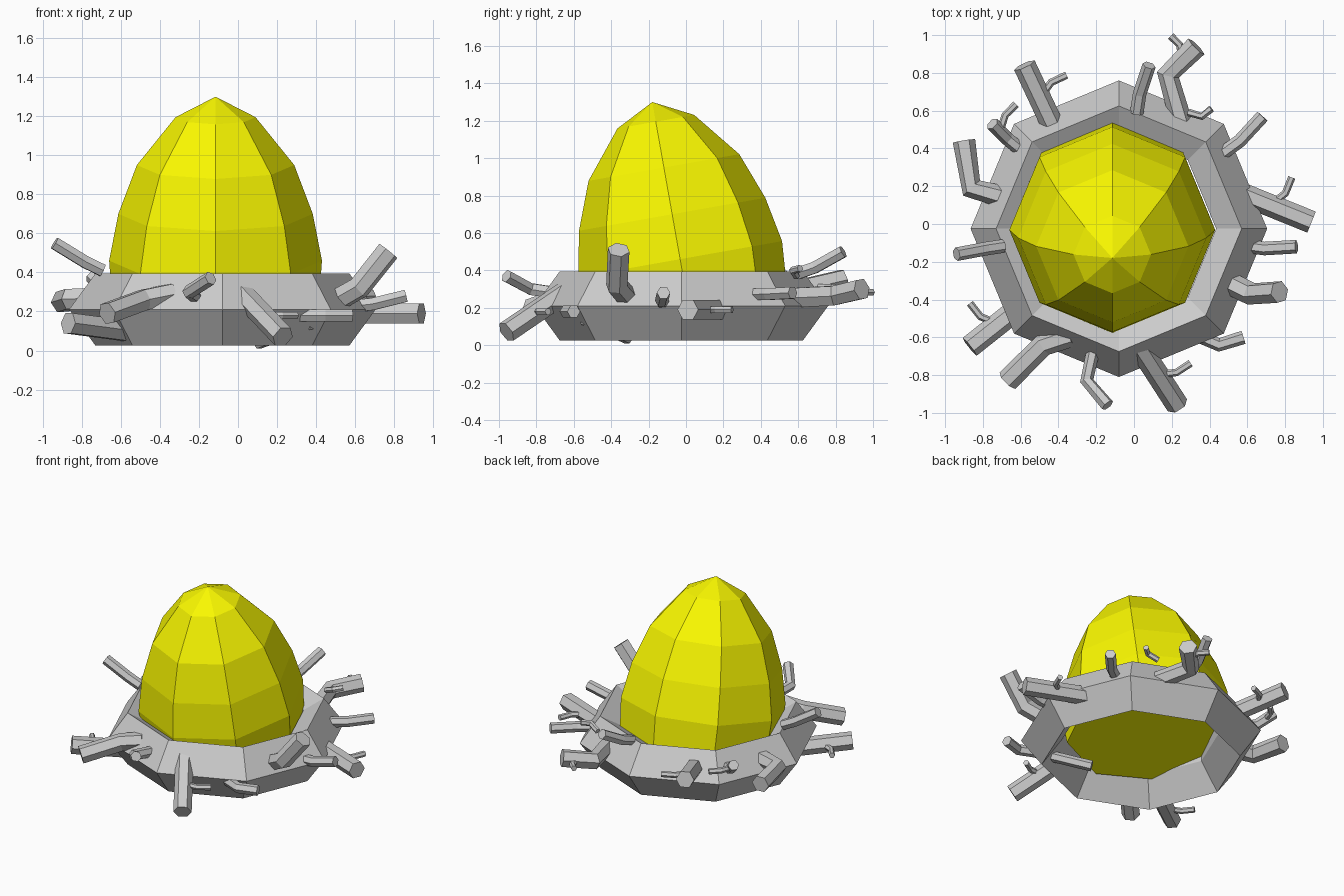
import bpy, bmesh, math
from mathutils import Vector

if "Cube" in bpy.data.objects:
    bpy.data.objects.remove(bpy.data.objects["Cube"])

CENTRE = Vector((-0.08, -0.025, 0))


def lathe(name, profile, cx, cy, sides=8, closed=False, tilt=0.0):
    """Skin rings of (radius, z); tilt leans the stack about the x axis."""
    bm = bmesh.new()
    loops = []
    for r, z in profile:
        loop = []
        for i in range(sides):
            a = 2 * math.pi * i / sides
            loop.append(bm.verts.new((cx + r * math.cos(a),
                                      cy - tilt * z + r * math.sin(a),
                                      z + tilt * r * math.sin(a))))
        loops.append(loop)
    pairs = list(zip(loops, loops[1:]))
    if closed:
        pairs.append((loops[-1], loops[0]))
    else:
        bm.faces.new(loops[0][::-1])
    for a, b in pairs:
        for i in range(sides):
            j = (i + 1) % sides
            bm.faces.new((a[i], a[j], b[j], b[i]))
    bmesh.ops.remove_doubles(bm, verts=bm.verts, dist=0.001)
    bmesh.ops.recalc_face_normals(bm, faces=bm.faces)
    me = bpy.data.meshes.new(name)
    bm.to_mesh(me)
    bm.free()
    ob = bpy.data.objects.new(name, me)
    bpy.context.collection.objects.link(ob)
    return ob


# Nest: octagonal ring, sharp outside, top sloping gently in to the egg
R, W, H, MID = 0.65, 0.135, 0.185, 0.21
lathe("nest_ring", [(R + W, MID), (R, MID + H), (R - W, MID + 0.11),
                    (R - W, MID), (R, MID - H)],
      CENTRE.x, CENTRE.y, closed=True)

# Egg: faceted dome leaning towards the front
egg = lathe("egg", [(0.53, 0.25), (0.545, 0.46), (0.498, 0.7), (0.403, 0.95),
                    (0.205, 1.195), (0, 1.3)], -0.115, 0.05, tilt=0.177)
yellow = bpy.data.materials.new("egg_yellow")
yellow.diffuse_color = (0.95, 0.94, 0.0, 1)
yellow.use_nodes = True
yellow.node_tree.nodes["Principled BSDF"].inputs["Base Color"].default_value = yellow.diffuse_color
egg.data.materials.append(yellow)

THICK, MEDIUM, THIN = 0.06, 0.036, 0.02
parts = []


def tube(name, radius, path):
    """Six-sided stick along a path."""
    cu = bpy.data.curves.new(name, 'CURVE')
    cu.dimensions = '3D'
    cu.bevel_depth = radius
    cu.bevel_resolution = 1
    cu.use_fill_caps = True
    sp = cu.splines.new('POLY')
    sp.points.add(len(path) - 1)
    sp.use_smooth = False
    for p, co in zip(sp.points, path):
        p.co = (*co, 1)
    ob = bpy.data.objects.new(name, cu)
    bpy.context.collection.objects.link(ob)
    parts.append(ob)


def twig(name, radius, tip, elbow=None, turn=0, root_z=0.27, shoot=0):
    """Root in the ring, optional elbow, tip; shoot = signed reach of a branch."""
    tip = Vector(tip)
    out = Vector((*(elbow or tip.xy), 0)) - CENTRE
    a = math.atan2(out.y, out.x) + math.radians(turn)
    root = CENTRE + Vector((0.62 * math.cos(a), 0.62 * math.sin(a), root_z))
    path = [root, tip]
    if elbow:
        path.insert(1, Vector((*elbow, root_z + 0.3 * (tip.z - root_z))))
    tube(name, radius, path)
    if shoot:
        start = (path[-2] + tip) / 2
        d = (tip - path[-2]).normalized()
        d.z = 0
        n = shoot * Vector((0, 0, 1)).cross(d).normalized()
        bend = start + 0.05 * d + 0.09 * n
        tube(name + "_shoot", THIN, [start, bend, bend + 0.09 * n])


# Thick sticks
twig("stick_back_left", THICK, (-.58, .84, .35), turn=3, shoot=-1)
twig("stick_back", THICK, (.33, .94, .3), (.18, .79), turn=-16, root_z=.25, shoot=.75)
twig("stick_right", THICK, (.94, .01, .19), turn=18, root_z=.19, shoot=1)
twig("stick_right_raised", THICK, (.77, -.36, .51), (.62, -.37), root_z=.24)
twig("stick_front", THICK, (.23, -.96, .07), turn=-9, root_z=.29, shoot=1)
twig("stick_front_left", THICK, (-.67, -.83, .19), (-.48, -.64), turn=9, root_z=.29)
twig("stick_left_low", THICK, (-.87, -.65, .14), root_z=.1, shoot=-1)
twig("stick_left", THICK, (-.9, .44, .25), (-.86, .19))

# Medium bent twigs
twig("twig_back", MEDIUM, (.08, .84, .5), (.03, .69), root_z=.38)
twig("twig_back_right", MEDIUM, (.68, .57, .28), (.56, .44))
twig("twig_right", MEDIUM, (.86, -.12, .28), (.69, -.13), root_z=.22)
twig("twig_front_right", MEDIUM, (.58, -.6, .18), (.45, -.64), turn=-9, root_z=.18)
twig("twig_front", MEDIUM, (-.14, -.96, .37), (-.25, -.83))
twig("twig_left", MEDIUM, (-.94, -.16, .55), (-.78, -.13), root_z=.41)
twig("twig_back_left", MEDIUM, (-.75, .53, .38), (-.67, .45), shoot=-.9)
tube("twig_under", MEDIUM, [(.1, -.31, .04), (.38, -.54, .14)])
tube("shoot_back", THIN, [(.29, .59, .37), (.36, .57, .4), (.41, .61, .41)])

# Turn the twig curves into meshes
bpy.ops.object.select_all(action='DESELECT')
for ob in parts:
    ob.select_set(True)
bpy.context.view_layer.objects.active = parts[0]
bpy.ops.object.convert(target='MESH')
